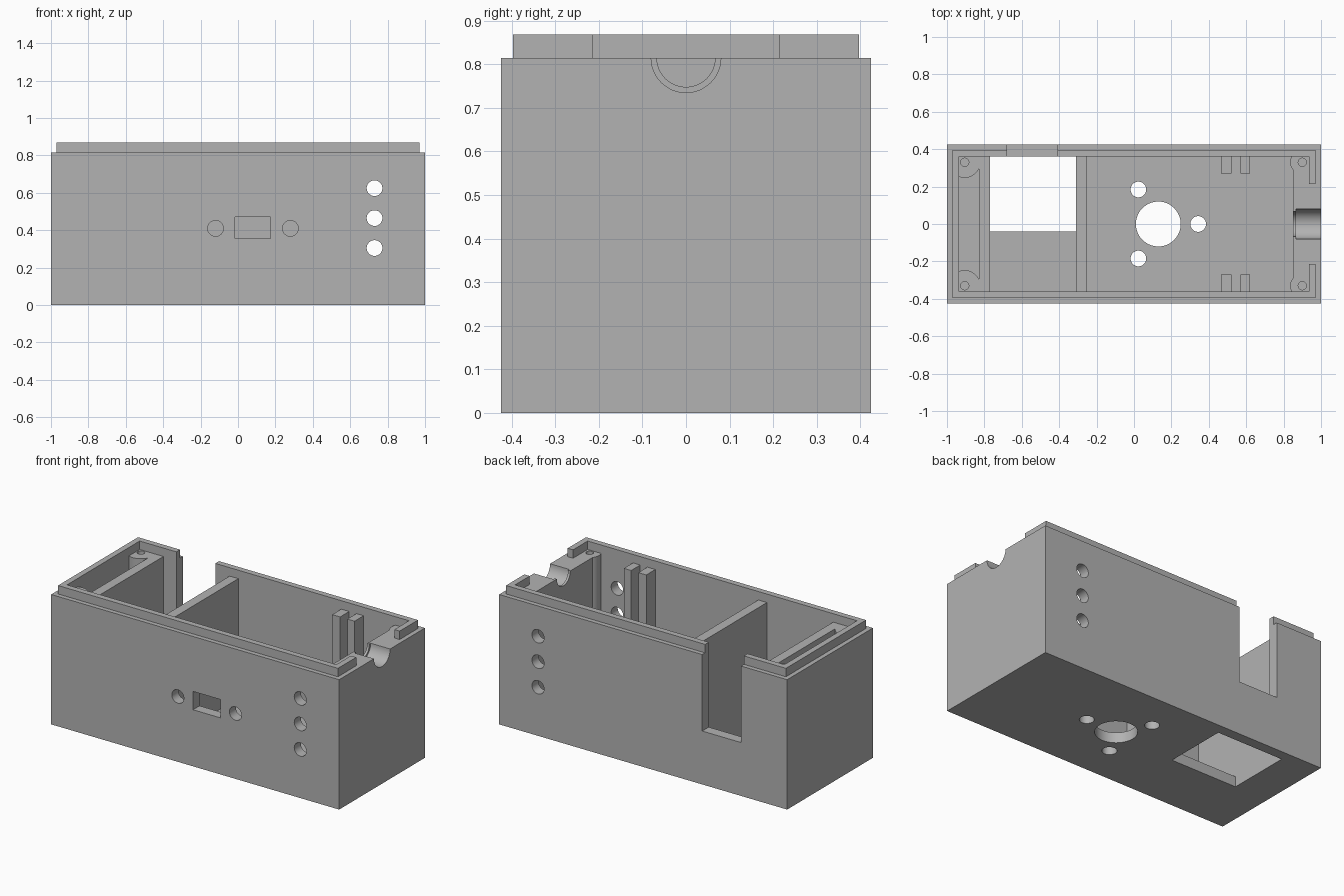
import bpy
import bmesh
from math import sin, cos, radians
from mathutils import Matrix, Vector

old = bpy.data.objects.get("Cube")
if old:
    bpy.data.objects.remove(old, do_unlink=True)

FLOOR, RIM, ABOVE = 0.065, 0.815, 1.0
IN_Y = 0.36


def make_object(name, bm):
    bmesh.ops.recalc_face_normals(bm, faces=bm.faces[:])
    mesh = bpy.data.meshes.new(name)
    bm.to_mesh(mesh)
    bm.free()
    obj = bpy.data.objects.new(name, mesh)
    bpy.context.scene.collection.objects.link(obj)
    return obj


def prism(name, points, z0, z1):
    bm = bmesh.new()
    face = bm.faces.new([bm.verts.new((x, y, z0)) for x, y in points])
    new = bmesh.ops.extrude_face_region(bm, geom=[face], use_keep_orig=True)
    verts = [g for g in new["geom"] if isinstance(g, bmesh.types.BMVert)]
    bmesh.ops.translate(bm, verts=verts, vec=(0, 0, z1 - z0))
    return make_object(name, bm)


def box(name, x0, x1, y0, y1, z0, z1):
    return prism(name, [(x0, y0), (x1, y0), (x1, y1), (x0, y1)], z0, z1)


def cylinder(name, start, end, radius):
    a, b = Vector(start), Vector(end)
    turn = (b - a).to_track_quat("Z", "Y").to_matrix().to_4x4()
    bm = bmesh.new()
    bmesh.ops.create_cone(bm, cap_ends=True, segments=48, radius1=radius,
                          radius2=radius, depth=(b - a).length,
                          matrix=Matrix.Translation((a + b) / 2) @ turn)
    return make_object(name, bm)


def arc(cx, cy, r, a0, a1, n=12):
    angles = [radians(a0 + (a1 - a0) * i / n) for i in range(n + 1)]
    return [(cx + r * cos(a), cy + r * sin(a)) for a in angles]


def mirrored(half):
    return half + [(x, -y) for x, y in reversed(half)]


# Solid body with a stepped rim
bm = bmesh.new()
bmesh.ops.create_cube(bm, size=1, matrix=Matrix.Translation((0, 0, RIM / 2))
                      @ Matrix.Diagonal((2, 0.85, RIM, 1)))
bm.normal_update()
top = max(bm.faces, key=lambda f: f.calc_center_median().z)
bmesh.ops.inset_region(bm, faces=[top], thickness=0.04)
raised = bmesh.ops.extrude_discrete_faces(bm, faces=[top])["faces"][0]
bmesh.ops.translate(bm, verts=raised.verts[:], vec=(0, 0, 0.053))
enclosure = make_object("enclosure_body", bm)

# Hollow inside the lip
cutters = [box("lip_opening", -0.935, 0.935, -IN_Y, IN_Y, RIM, ABOVE)]

# Main chamber, leaving guide ribs and rounded screw posts standing
half = [(-0.25, -IN_Y)]
for x0, x1 in ((0.465, 0.52), (0.57, 0.62)):
    half += [(x0, -IN_Y), (x0, -0.27), (x1, -0.27), (x1, -IN_Y)]
half += arc(0.9, -0.33, 0.065, 207.5, 140.3)
cutters.append(prism("main_chamber", mirrored(half), FLOOR, ABOVE))

# Side bay and end pocket, leaving two partitions
cutters.append(box("side_bay", -0.77, -0.31, -IN_Y, IN_Y, FLOOR, ABOVE))
half = arc(-0.905, -0.33, 0.083, 111.2, 25.4)
cutters.append(prism("end_pocket", mirrored(half), FLOOR, ABOVE))

# Floor window, back slot and gap in the lip
cutters.append(box("floor_window", -0.77, -0.31, -0.04, IN_Y, -0.1, 0.1))
cutters.append(box("back_slot", -0.68, -0.41, 0.3, 0.5, 0.335, ABOVE))
cutters.append(box("lip_gap", 0.9, 1.1, -0.215, 0.215, RIM, ABOVE))

# Stepped half-round cable notch
cutters.append(cylinder("cable_notch", (0.865, 0, RIM), (1.1, 0, RIM), 0.08))
cutters.append(cylinder("cable_neck", (0.8, 0, RIM), (0.9, 0, RIM), 0.067))

# Floor holes: one large, three around it
cutters.append(cylinder("floor_hole", (0.13, 0, -0.1), (0.13, 0, 0.2), 0.12))
for x, y in arc(0.13, 0, 0.213, 0, 240, 2):
    cutters.append(cylinder("fixing_hole", (x, y, -0.1), (x, y, 0.2), 0.042))

# Wall holes through front and back
for z in (0.305, 0.465, 0.625):
    cutters.append(cylinder("wall_hole", (0.73, -0.6, z), (0.73, 0.6, z), 0.042))

# Front switch opening and its fixing holes
cutters.append(box("switch_opening", -0.015, 0.175, -0.6, -0.3, 0.355, 0.47))
for x in (-0.12, 0.28):
    cutters.append(cylinder("switch_hole", (x, -0.6, 0.41), (x, -0.3, 0.41), 0.042))

# Screw holes in the four corners
for x in (-0.905, 0.9):
    for y in (-0.33, 0.33):
        cutters.append(cylinder("screw_hole", (x, y, 0.55), (x, y, 0.95), 0.022))

# Apply all cuts
for cutter in cutters:
    cutter.hide_render = True
    mod = enclosure.modifiers.new(cutter.name, "BOOLEAN")
    mod.operation = "DIFFERENCE"
    mod.solver = "EXACT"
    mod.object = cutter
graph = bpy.context.evaluated_depsgraph_get()
result = bpy.data.meshes.new_from_object(enclosure.evaluated_get(graph))
enclosure.modifiers.clear()
enclosure.data = result
for cutter in cutters:
    bpy.data.objects.remove(cutter, do_unlink=True)

# Plain grey finish
grey = bpy.data.materials.new("plain_grey")
grey.use_nodes = True
colour = (0.45, 0.45, 0.45, 1)
grey.diffuse_color = colour
grey.node_tree.nodes["Principled BSDF"].inputs["Base Color"].default_value = colour
result.materials.clear()
result.materials.append(grey)
for poly in result.polygons:
    poly.material_index = 0

bpy.ops.object.select_all(action="DESELECT")
enclosure.select_set(True)
bpy.context.view_layer.objects.active = enclosure
bpy.ops.object.shade_smooth_by_angle(angle=radians(30))
